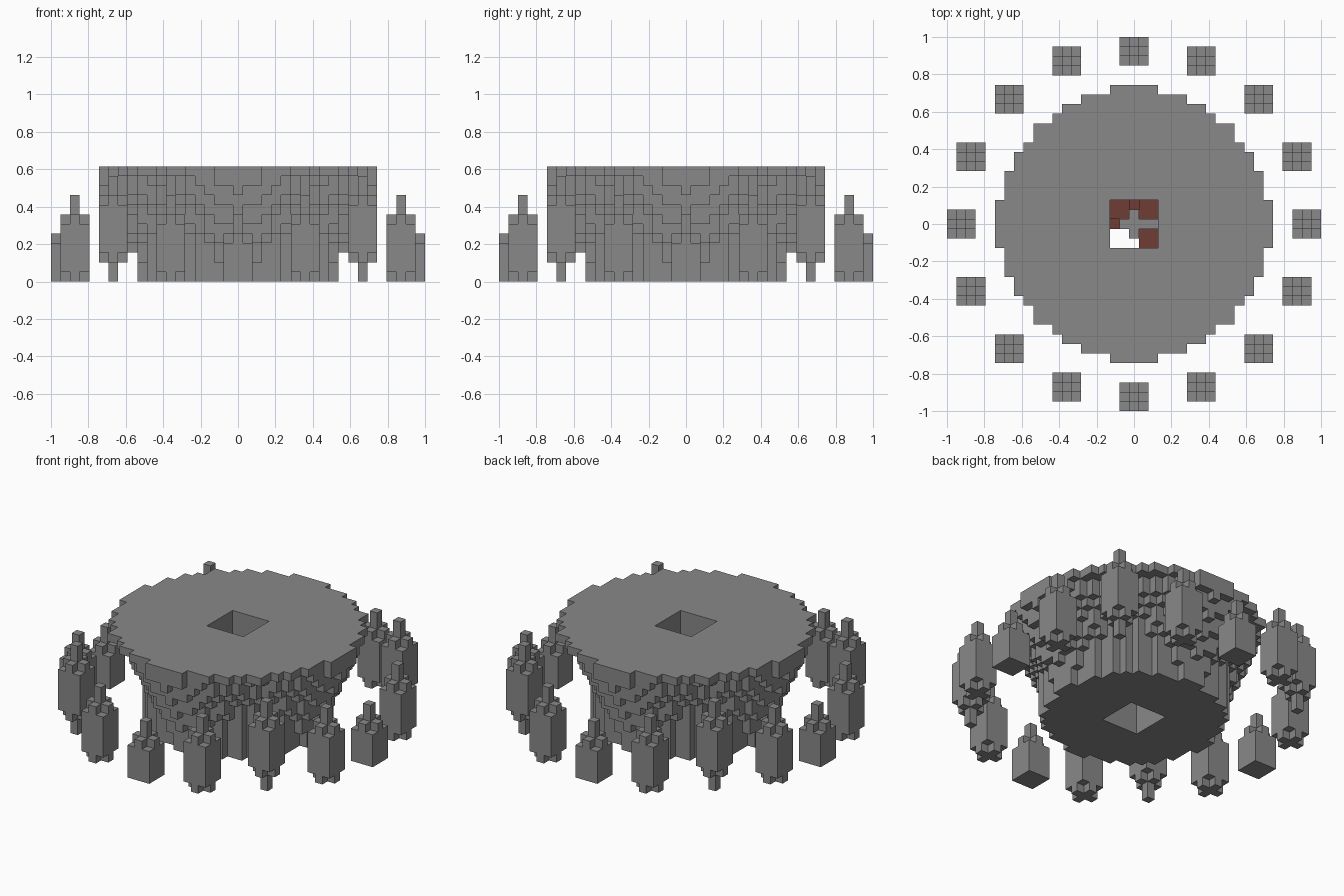
import bpy
import bmesh
import math
from mathutils import Vector

U = 2 / 39          # edge of one cube
LAYERS = 12
TOP_R = 14.18
BASE_R = 10.06

cube = bpy.data.objects.get("Cube")
if cube:
    bpy.data.objects.remove(cube, do_unlink=True)


def make_material(name, colour):
    mat = bpy.data.materials.new(name)
    mat.use_nodes = True
    mat.diffuse_color = (*colour, 1)
    mat.node_tree.nodes["Principled BSDF"].inputs["Base Color"].default_value = (*colour, 1)
    return mat


STONE = make_material("stone grey", (0.25, 0.25, 0.25))
BRICK = make_material("brick red", (0.16, 0.045, 0.035))

AXES = [Vector(a) for a in ((1, 0, 0), (0, 1, 0), (0, 0, 1))]


def build(name, cells, material):
    """Turn a set of grid cells into one mesh made of its outer faces."""
    bm = bmesh.new()
    verts = {}

    def corner(p):
        key = tuple(round(c * 2) for c in p)
        if key not in verts:
            verts[key] = bm.verts.new(p * U)
        return verts[key]

    for cell in cells:
        centre = Vector(cell) + Vector((0, 0, 0.5))
        for i in range(3):
            for sign in (-1, 1):
                n = AXES[i] * sign
                if tuple(int(a + b) for a, b in zip(cell, n)) in cells:
                    continue
                s, t = AXES[(i + 1) % 3] * sign, AXES[(i + 2) % 3]
                bm.faces.new([corner(centre + (n + s * a + t * b) / 2)
                              for a, b in ((-1, -1), (1, -1), (1, 1), (-1, 1))])
    mesh = bpy.data.meshes.new(name)
    bm.to_mesh(mesh)
    bm.free()
    mesh.materials.append(material)
    obj = bpy.data.objects.new(name, mesh)
    bpy.context.collection.objects.link(obj)
    return obj


def radius(x, y, z):
    """Bowl radius: the rim hangs lower along the axes than on the diagonals."""
    if z == LAYERS - 1:
        return TOP_R
    lift = 2 * math.cos(4 * math.atan2(y, x))
    return min(TOP_R, max(BASE_R, 8.5 + 0.5 * (z + lift) + 0.01))


# Bowl-shaped body with a square shaft through the middle
SPAN = range(-14, 15)
body = {(x, y, z) for x in SPAN for y in SPAN for z in range(LAYERS)
        if math.hypot(x, y) <= radius(x, y, z) and max(abs(x), abs(y)) > 2}
build("bowl_body", body, STONE)


# Floating pillars: pointed, then cross-shaped, then square, then back again
def pillar_cells(cx, cy, top):
    cells = set()
    for k in range(11):
        z = top - k
        reach = 0 if k < 2 or k > 8 else 1 if k in (2, 8) else 2
        for dx in (-1, 0, 1):
            for dy in (-1, 0, 1):
                if z >= 0 and abs(dx) + abs(dy) <= reach:
                    cells.add((cx + dx, cy + dy, z))
    return cells


for a, b, top in ((18, 0, 6), (17, 7, 8), (13, 13, 10)):
    spots = {(sx * p, sy * q) for p, q in ((a, b), (b, a))
             for sx in (-1, 1) for sy in (-1, 1)}
    for n, (x, y) in enumerate(sorted(spots)):
        build(f"pillar_{a}_{n + 1}", pillar_cells(x, y, top), STONE)

# Core and landing inside the shaft
core = {(x, y, z) for x in (-1, 0, 1) for y in (-1, 0, 1) for z in range(3, 9)
        if abs(x) + abs(y) <= 1}
core |= {(x, 0, 8) for x in (1, 2)}
build("shaft_core", core, STONE)

# Winding stair steps around the core
STEPS = {
    "step_north_east": ((1, 2), (1, 2), 6),
    "step_north": ((0,), (2,), 5),
    "step_north_west": ((-2, -1), (1, 2), 4),
    "step_west": ((-2,), (0,), 3),
    "step_south_east": ((1, 2), (-2, -1), 2),
}
for name, (xs, ys, z) in STEPS.items():
    build(name, {(x, y, z) for x in xs for y in ys}, BRICK)
